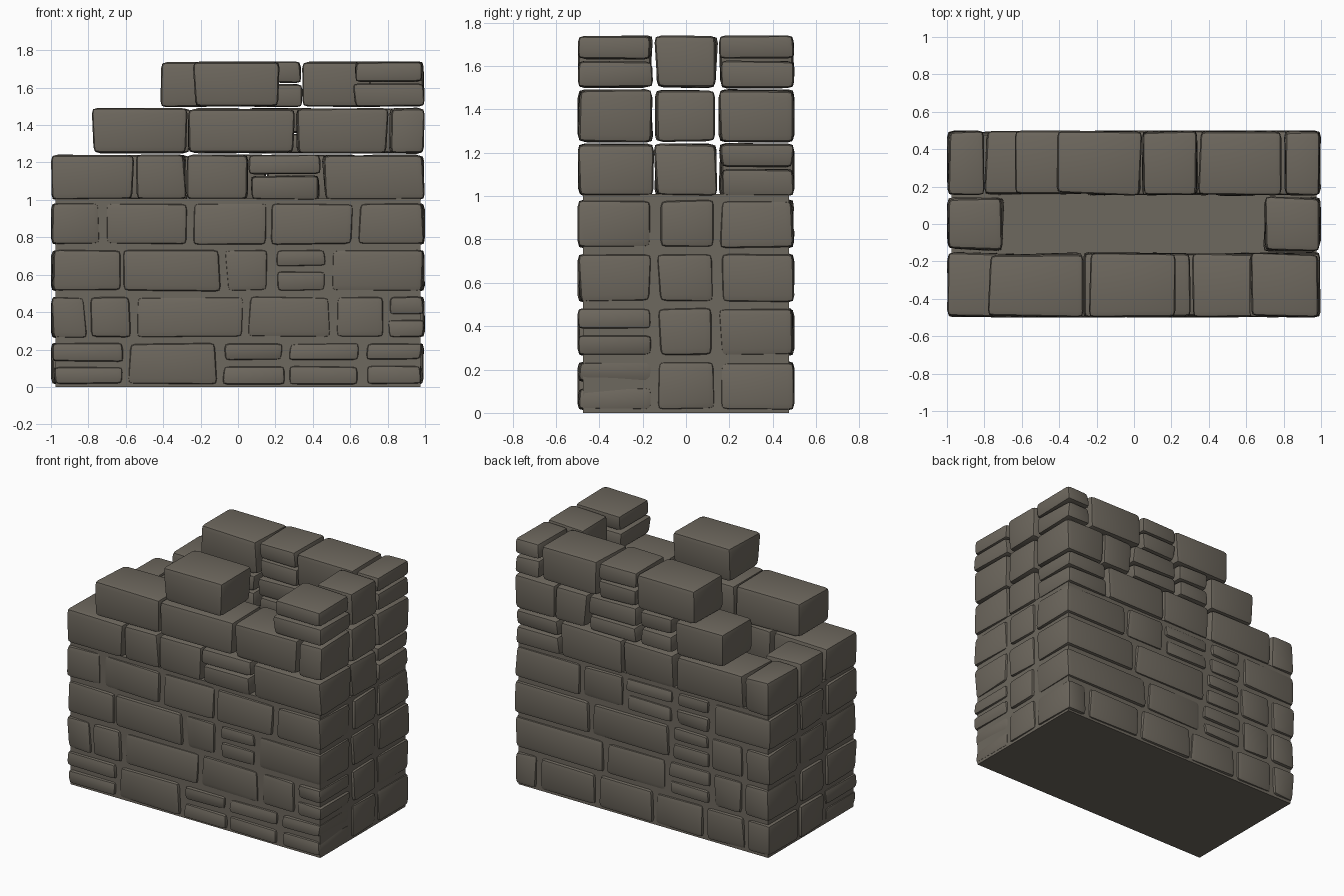
import bpy, bmesh, math, random
from mathutils import Vector

random.seed(11)
cube = bpy.data.objects.get("Cube")
if cube:
    bpy.data.objects.remove(cube, do_unlink=True)

# One stone colour for the whole wall
stone = bpy.data.materials.new("warm_grey_stone")
colour = (0.155, 0.138, 0.112, 1)
stone.diffuse_color = colour
stone.use_nodes = True
shader = stone.node_tree.nodes["Principled BSDF"]
shader.inputs["Base Color"].default_value = colour
shader.inputs["Roughness"].default_value = 0.9

COURSE = 0.249          # height of one course
HALF = Vector((1.0, 0.5, 7 * COURSE))
INNER = 0.15            # inner face of the front and back rows


def finish(name, bm):
    bmesh.ops.recalc_face_normals(bm, faces=bm.faces)
    mesh = bpy.data.meshes.new(name)
    bm.to_mesh(mesh)
    bm.free()
    mesh.materials.append(stone)
    mesh.shade_smooth()
    mesh.set_sharp_from_angle(angle=math.radians(30))
    bpy.context.collection.objects.link(bpy.data.objects.new(name, mesh))


def add_brick(bm, low, high, bevel=0.032, wobble=0.011):
    """One chamfered stone with slightly uneven corners."""
    part = bmesh.new()
    bmesh.ops.create_cube(part, size=1)
    low, high = Vector(low), Vector(high)
    for v in part.verts:
        for k in range(3):
            v.co[k] = high[k] if v.co[k] > 0 else low[k]
            v.co[k] += random.uniform(-wobble, wobble) * (0.4 if k == 2 else 1)
            v.co[k] = max(-HALF[k], min(HALF[k], v.co[k]))
        v.co.z = max(0.008, v.co.z)
    bmesh.ops.bevel(part, geom=part.edges[:], offset=bevel, segments=2,
                    profile=0.6, affect='EDGES', clamp_overlap=True)
    temp = bpy.data.meshes.new("temporary_brick")
    part.to_mesh(temp)
    part.free()
    bm.from_mesh(temp)
    bpy.data.meshes.remove(temp)


def add_stone(bm, x0, x1, y0, y1, level, split):
    """A full stone, or two thin ones stacked in the same space."""
    gap = 0.014 if level < 4 else 0.005
    z0, z1 = level * COURSE + gap, (level + 1) * COURSE - gap
    if not split:
        add_brick(bm, (x0, y0, z0), (x1, y1, z1))
        return
    middle = z0 + (z1 - z0) * random.uniform(0.42, 0.56)
    for a, b in ((z0, middle - gap), (middle + gap, z1)):
        trim = random.uniform(0, 0.015)
        add_brick(bm, (x0 + trim, y0, a), (x1 - trim, y1, b), 0.028, 0.009)


# Each course: where the joints are, and which stones are split in two
FRONT = [
    ([-1, -.6, -.1, .26, .66, 1], {0, 2, 3, 4}),
    ([-1, -.8, -.56, .04, .51, .79, 1], {5}),
    ([-1, -.62, -.08, .18, .49, 1], {3}),
    ([-1, -.72, -.26, .16, .63, 1], set()),
    ([-1, -.555, -.275, .055, .45, 1], {3}),
    ([-.78, -.27, .305, .805, 1], set()),
    ([-.24, .22, .61, 1], {2}),
]
BACK = [
    ([-1, -.81, -.49, -.09, .35, .81, 1], set()),
    ([-1, -.79, -.54, -.19, .29, 1], {2}),
    ([-1, -.79, -.53, -.22, .4, 1], {2}),
    ([-1, -.54, -.25, .15, .47, 1], {1, 2}),
    ([-1, -.8, -.26, .15, .64, 1], {4}),
    ([-.64, -.25, .03, .43, .68, 1], {1, 2}),
    ([-.42, .045, .345, .795, 1], {1, 3}),
]
OPEN = (6, 1)           # missing stone in the top front course

for side, courses, sign in (("front", FRONT, -1), ("back", BACK, 1)):
    y0, y1 = sorted((sign * (INNER + 0.008), sign * 0.496))
    for level, (joints, split) in enumerate(courses):
        bm = bmesh.new()
        half = 0.014 if level < 4 else 0.007
        for i, (a, b) in enumerate(zip(joints, joints[1:])):
            if side == "front" and (level, i) == OPEN:
                continue
            x0 = -0.994 if a == -1 else a + half
            x1 = 0.994 if b == 1 else b - half
            add_stone(bm, x0, x1, y0, y1, level, i in split)
        finish(f"{side}_course_{level + 1}", bm)

# Middle stones closing both ends
for side, sign, count in (("tall_end", 1, 7), ("low_end", -1, 5)):
    bm = bmesh.new()
    for level in range(count):
        x0, x1 = sorted((sign * 0.7, sign * 0.994))
        width = INNER - (0.022 if level < 4 else 0.01)
        add_stone(bm, x0, x1, -width, width, level, False)
    finish(f"{side}_stones", bm)

# Solid mortar core filling the lower courses
bm = bmesh.new()
bmesh.ops.create_cube(bm, size=1)
for v in bm.verts:
    v.co = (v.co.x * 1.95, v.co.y * 0.95, (v.co.z + 0.5) * 4.05 * COURSE)
finish("mortar_core", bm)
